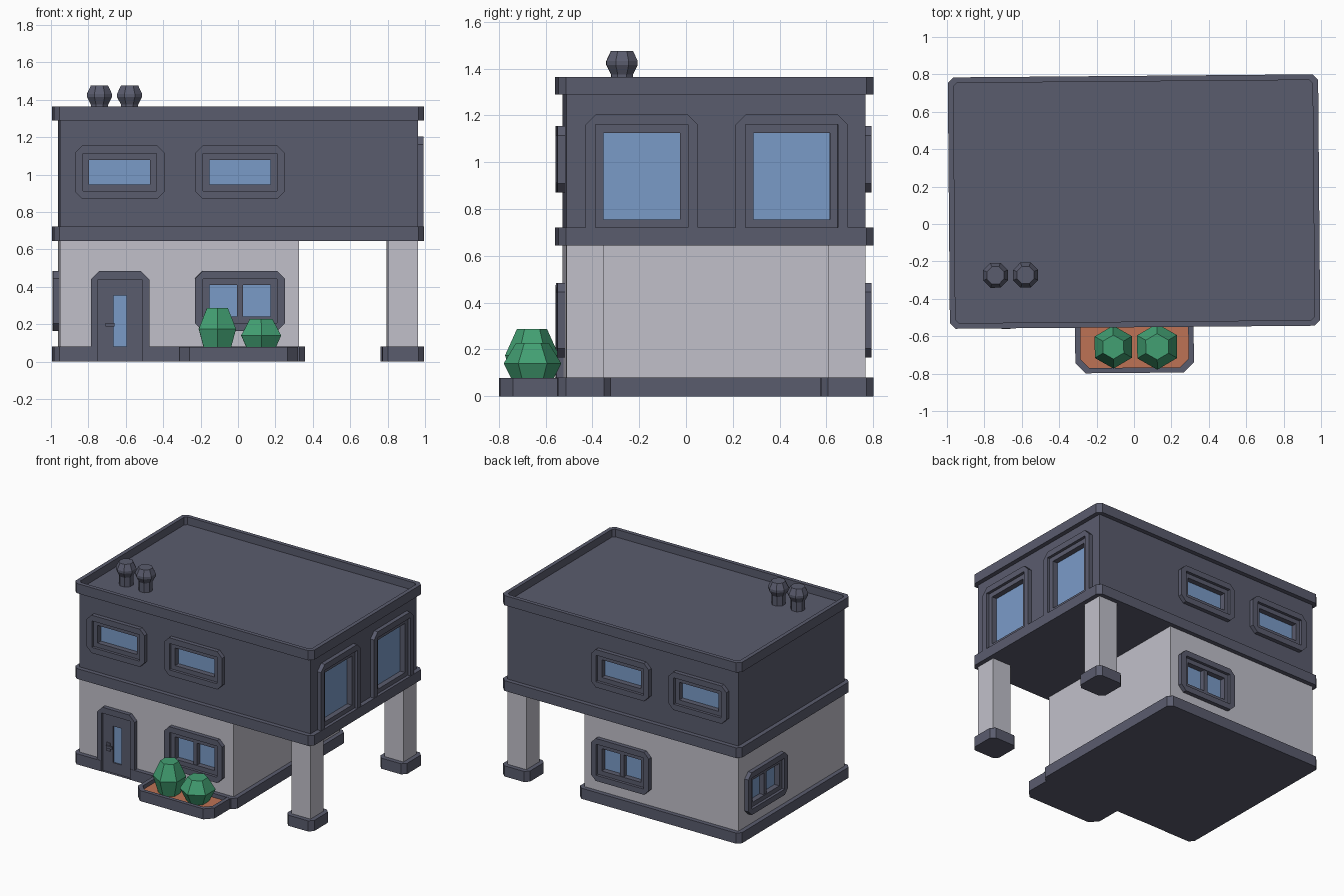
import bpy, bmesh, math
from mathutils import Matrix, Vector

if "Cube" in bpy.data.objects:
    bpy.data.objects.remove(bpy.data.objects["Cube"])


def material(name, rgb):
    m = bpy.data.materials.new(name)
    m.diffuse_color = (*rgb, 1)
    m.use_nodes = True
    m.node_tree.nodes["Principled BSDF"].inputs["Base Color"].default_value = m.diffuse_color
    return m


SLATE = material("slate", (0.102, 0.107, 0.155))
WALL = material("pale wall", (0.533, 0.527, 0.591))
GLASS = material("blue glass", (0.195, 0.328, 0.578))
GREEN = material("leaf green", (0.055, 0.35, 0.17))
SOIL = material("terracotta soil", (0.515, 0.17, 0.09))

CY = 0.12                 # centre of the house in y
HX, HY = 0.99, 0.672      # half size of the slabs
BX, BY = 0.957, 0.639     # half size of the walls
parts = []


def finish(name, bm, mats):
    bmesh.ops.remove_doubles(bm, verts=bm.verts, dist=1e-5)
    bmesh.ops.recalc_face_normals(bm, faces=bm.faces)
    me = bpy.data.meshes.new(name)
    bm.to_mesh(me)
    bm.free()
    for m in mats:
        me.materials.append(m)
    ob = bpy.data.objects.new(name, me)
    bpy.context.collection.objects.link(ob)
    parts.append(ob)
    return ob


def loft(name, loops, mats):
    """Skin equal-length point loops, cap both ends; the last cap uses the last material."""
    bm = bmesh.new()
    rings = [[bm.verts.new(p) for p in loop] for loop in loops]
    for a, b in zip(rings, rings[1:]):
        for i in range(len(a)):
            j = (i + 1) % len(a)
            bm.faces.new((a[i], a[j], b[j], b[i]))
    bm.faces.new(rings[0])
    bm.faces.new(rings[-1]).material_index = len(mats) - 1
    return finish(name, bm, mats)


def rect(x0, x1, y0, y1, ct=0.0, cb=0.0):
    """Rectangle with chamfers ct on the top corners and cb on the bottom ones."""
    return [(x0 + cb, y0), (x1 - cb, y0), (x1, y0 + cb), (x1, y1 - ct),
            (x1 - ct, y1), (x0 + ct, y1), (x0, y1 - ct), (x0, y0 + cb)]


def flat(outline, z):
    return [(x, y, z) for x, y in outline]


def slab(name, x0, x1, y0, y1, z0, z1, mat, c=0.0):
    o = rect(x0, x1, y0, y1, c, c)
    return loft(name, [flat(o, z0), flat(o, z1)], [mat])


def cut(ob, cutter):
    mod = ob.modifiers.new("openings", 'BOOLEAN')
    mod.operation = 'DIFFERENCE'
    mod.solver = 'EXACT'
    mod.object = cutter
    dg = bpy.context.evaluated_depsgraph_get()
    me = bpy.data.meshes.new_from_object(ob.evaluated_get(dg))
    ob.modifiers.clear()
    ob.data = me


def remove(ob):
    parts.remove(ob)
    bpy.data.objects.remove(ob)


def facing(side, along):
    """Matrix that takes (u, -depth, z) of a front fitting to one side of the house."""
    turn, off = {"front": (0, (along, CY - BY, 0)), "back": (180, (along, CY + BY, 0)),
                 "right": (90, (BX, along, 0)), "left": (-90, (-BX, along, 0))}[side]
    return Matrix.Translation(off) @ Matrix.Rotation(math.radians(turn), 4, 'Z')


def fitting(name, side, along, steps, mats):
    """Stepped frame; each step is (half width, z0, z1, top chamfer, bottom chamfer, depth)."""
    m = facing(side, along)
    loops = [[m @ Vector((u, -d, v)) for u, v in rect(-w, w, z0, z1, ct, cb)]
             for w, z0, z1, ct, cb, d in steps]
    return loft(name, loops, mats)


holes = []   # (side, along, half width, z0, z1)


def window(name, side, along, z0, z1, mullion=False):
    fitting(name, side, along, [
        (0.24, z0, z1, 0.04, 0.04, -0.045), (0.24, z0, z1, 0.04, 0.04, 0.031),
        (0.197, z0 + 0.043, z1 - 0.043, 0, 0, 0.031), (0.197, z0 + 0.043, z1 - 0.043, 0, 0, 0.01),
        (0.163, z0 + 0.076, z1 - 0.076, 0, 0, 0.01), (0.163, z0 + 0.076, z1 - 0.076, 0, 0, -0.03)],
        [SLATE, GLASS])
    holes.append((side, along, 0.18, z0 + 0.06, z1 - 0.06))
    if mullion:
        bar = (0.016, z0 + 0.07, z1 - 0.07, 0, 0)
        fitting(name + "_mullion", side, along, [(*bar, -0.035), (*bar, 0.005)], [SLATE])


# Small upper windows and divided lower windows
for side in ("front", "back"):
    for i, x in enumerate((-0.638, 0.005)):
        window(f"{side}_upper_window_{i + 1}", side, x, 0.87, 1.155)
    window(f"{side}_lower_window", side, 0.005, 0.165, 0.485, True)
window("left_lower_window", "left", 0.443, 0.165, 0.485, True)

# Tall windows on the right
for i, y in enumerate((-0.197, 0.443)):
    fitting(f"tall_window_{i + 1}", "right", y, [
        (0.24, 0.70, 1.205, 0.045, 0, -0.045), (0.24, 0.70, 1.205, 0.045, 0, 0.031),
        (0.197, 0.71, 1.16, 0, 0, 0.031), (0.197, 0.71, 1.16, 0, 0, 0.01),
        (0.163, 0.755, 1.125, 0, 0, 0.01), (0.163, 0.755, 1.125, 0, 0, -0.03)], [SLATE, GLASS])
    holes.append(("right", y, 0.18, 0.735, 1.14))

# Door with glass slit and handle
DX = -0.636
fitting("door", "front", DX, [
    (0.156, 0, 0.485, 0.045, 0, -0.02), (0.156, 0, 0.485, 0.045, 0, 0.031),
    (0.118, 0.001, 0.44, 0, 0, 0.031), (0.118, 0.001, 0.44, 0, 0, 0.012),
    (0.035, 0.08, 0.355, 0, 0, 0.012), (0.035, 0.08, 0.355, 0, 0, 0.003)], [SLATE, GLASS])
F = CY - BY
slab("handle_plate", -0.722, -0.692, F - 0.02, F, 0.16, 0.222, SLATE)
slab("handle_lever", -0.715, -0.665, F - 0.036, F - 0.026, 0.188, 0.207, SLATE)
slab("handle_stem", -0.715, -0.7, F - 0.03, F, 0.19, 0.205, SLATE)

# Walls, with recesses for the windows
upper = slab("upper_walls", -BX, BX, CY - BY, CY + BY, 0.70, 1.30, SLATE)
lower = slab("lower_walls", -BX, 0.32, CY - BY, CY + BY, 0.06, 0.66, WALL)
for side, along, w, z0, z1 in holes:
    cutter = fitting("cutter", side, along, [(w, z0, z1, 0, 0, -0.06), (w, z0, z1, 0, 0, 0.05)], [SLATE])
    cut(upper if z0 > 0.6 else lower, cutter)
    remove(cutter)

# Base slab with a notch for the door
base = slab("base_slab", -HX, 0.352, CY - HY, CY + HY, 0, 0.08, SLATE, 0.03)
cutter = slab("cutter", DX - 0.119, DX + 0.119, -0.7, F + 0.002, -0.05, 0.2, SLATE)
cut(base, cutter)
remove(cutter)

# Floor band, and roof with parapet
slab("floor_band", -HX, HX, CY - HY, CY + HY, 0.645, 0.722, SLATE, 0.03)
edge = rect(-HX, HX, CY - HY, CY + HY, 0.03, 0.03)
rim = rect(-HX + 0.03, HX - 0.03, CY - HY + 0.03, CY + HY - 0.03, 0.018, 0.018)
loft("roof", [flat(edge, 1.29), flat(edge, 1.363), flat(rim, 1.363), flat(rim, 1.305)], [SLATE])

# Carport columns on feet
for name, s in (("front", -1), ("back", 1)):
    y0, y1 = sorted((CY + s * BY, CY + s * (BY - 0.158)))
    slab(name + "_column", 0.80, BX, y0, y1, 0.06, 0.66, WALL)
    y0, y1 = sorted((CY + s * HY, CY + s * (HY - 0.224)))
    slab(name + "_column_foot", 0.767, HX, y0, y1, 0, 0.08, SLATE, 0.03)


def lathe(name, x, y, sides, turn, profile, mat):
    loops = [[(x + r * math.cos(turn + math.tau * i / sides), y + r * math.sin(turn + math.tau * i / sides), z)
              for i in range(sides)] for r, z in profile]
    return loft(name, loops, [mat])


# Roof vents
for i, x in enumerate((-0.744, -0.583)):
    lathe(f"roof_vent_{i + 1}", x, -0.268, 8, math.pi / 8,
          [(0.05, 1.295), (0.05, 1.375), (0.072, 1.415), (0.072, 1.432), (0.05, 1.476)], SLATE)

# Planter with soil and two bushes
outer = rect(-0.321, 0.313, -0.796, -0.53, 0, 0.055)
inner = rect(-0.292, 0.284, -0.768, -0.535, 0, 0.045)
loft("planter", [flat(outer, 0), flat(outer, 0.079), flat(inner, 0.079), flat(inner, 0.05)], [SLATE, SOIL])
lathe("tall_bush", -0.117, -0.657, 6, math.pi / 6,
      [(0.075, 0.045), (0.115, 0.175), (0.064, 0.288)], GREEN)
lathe("short_bush", 0.117, -0.657, 6, math.pi / 6,
      [(0.075, 0.045), (0.123, 0.14), (0.07, 0.228)], GREEN)

# The whole house is turned very slightly
spin = Matrix.Translation((0, CY, 0)) @ Matrix.Rotation(0.0085, 4, 'Z') @ Matrix.Translation((0, -CY, 0))
for ob in parts:
    ob.data.transform(spin)
